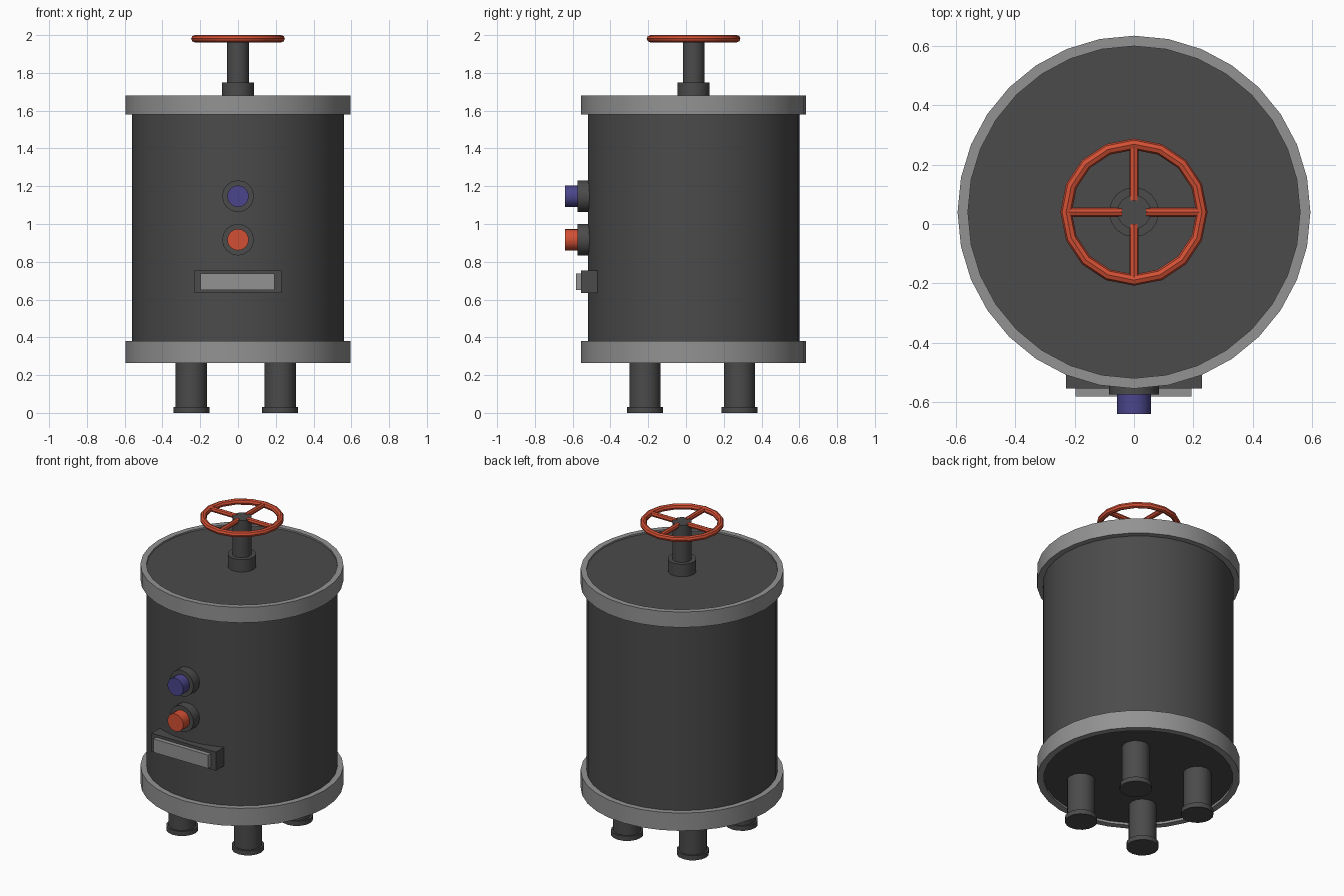
import bpy, math
from mathutils import Vector

if "Cube" in bpy.data.objects:
    bpy.data.objects.remove(bpy.data.objects["Cube"])

CY = 0.04  # tank axis in y


def material(name, rgb):
    m = bpy.data.materials.new(name)
    m.diffuse_color = (*rgb, 1)
    m.use_nodes = True
    m.node_tree.nodes["Principled BSDF"].inputs["Base Color"].default_value = m.diffuse_color
    return m


DARK = material("dark_metal", (0.07, 0.07, 0.07))
GREY = material("light_metal", (0.29, 0.29, 0.29))
RED = material("red_paint", (0.65, 0.08, 0.035))
BLUE = material("blue_paint", (0.07, 0.06, 0.26))


def finish(name, mat):
    ob = bpy.context.object
    ob.name = name
    ob.data.materials.append(mat)
    bpy.ops.object.shade_smooth_by_angle(angle=math.radians(30))
    return ob


def rod(name, a, b, r, mat, sides=16):
    """Capped cylinder from point a to point b."""
    a, b = Vector(a), Vector(b)
    d = b - a
    bpy.ops.mesh.primitive_cylinder_add(
        vertices=sides, radius=r, depth=d.length, location=(a + b) / 2,
        rotation=d.to_track_quat('Z', 'Y').to_euler())
    return finish(name, mat)


def box(name, lo, hi, mat):
    lo, hi = Vector(lo), Vector(hi)
    bpy.ops.mesh.primitive_cube_add(size=1, location=(lo + hi) / 2)
    bpy.context.object.scale = hi - lo
    bpy.ops.object.transform_apply(location=False, rotation=False, scale=True)
    return finish(name, mat)


def band(name, z0, z1, r0, r1, mat, n=32):
    """Hollow ring with a rectangular section."""
    verts, faces = [], []
    for i in range(n):
        t = math.tau * i / n
        for r, z in ((r0, z0), (r1, z0), (r1, z1), (r0, z1)):
            verts.append((r * math.cos(t), r * math.sin(t), z))
        for k in range(4):
            j, l = (i + 1) % n, (k + 1) % 4
            faces.append((4 * i + k, 4 * j + k, 4 * j + l, 4 * i + l))
    me = bpy.data.meshes.new(name)
    me.from_pydata(verts, [], [f[::-1] for f in faces])
    ob = bpy.data.objects.new(name, me)
    bpy.context.collection.objects.link(ob)
    ob.location.y = CY
    bpy.ops.object.select_all(action='DESELECT')
    bpy.context.view_layer.objects.active = ob
    ob.select_set(True)
    bpy.ops.object.mode_set(mode='EDIT')
    bpy.ops.mesh.select_all(action='SELECT')
    bpy.ops.mesh.normals_make_consistent(inside=False)
    bpy.ops.object.mode_set(mode='OBJECT')
    return finish(name, mat)


# Tank and its two bands
rod("tank_body", (0, CY, 0.28), (0, CY, 1.67), 0.56, DARK, 32)
band("bottom_band", 0.265, 0.38, 0.555, 0.595, GREY)
band("top_band", 1.58, 1.68, 0.56, 0.595, GREY)

# Legs with feet
for sx, side in ((-1, "left"), (1, "right")):
    for sy, end in ((-1, "front"), (1, "back")):
        x, y = -0.012 + sx * 0.235, 0.033 + sy * 0.25
        rod(f"{end}_{side}_leg", (x, y, 0.02), (x, y, 0.3), 0.083, DARK)
        rod(f"{end}_{side}_foot", (x, y, 0), (x, y, 0.03), 0.095, DARK)

# Valve stem and handwheel
rod("valve_collar", (0, CY, 1.65), (0, CY, 1.75), 0.084, DARK)
rod("valve_stem", (0, CY, 1.72), (0, CY, 1.99), 0.057, DARK)
bpy.ops.mesh.primitive_torus_add(
    location=(0, CY, 1.981), major_radius=0.229, minor_radius=0.019,
    major_segments=16, minor_segments=8)
finish("handwheel_rim", RED)
for i in range(4):
    c, s = math.cos(i * math.pi / 2), math.sin(i * math.pi / 2)
    rod(f"handwheel_spoke_{i + 1}", (0.04 * c, CY + 0.04 * s, 1.981),
        (0.225 * c, CY + 0.225 * s, 1.981), 0.016, RED, 8)

# Push buttons with round bezels
for name, z, mat in (("blue", 1.147, BLUE), ("red", 0.917, RED)):
    rod(f"{name}_button_bezel", (0, -0.5, z), (0, -0.575, z), 0.084, DARK)
    rod(f"{name}_button", (0, -0.56, z), (0, -0.64, z), 0.057, mat)

# Label panel
box("panel_frame", (-0.23, -0.555, 0.635), (0.23, -0.46, 0.755), DARK)
box("panel_plate", (-0.198, -0.582, 0.65), (0.194, -0.54, 0.737), GREY)
